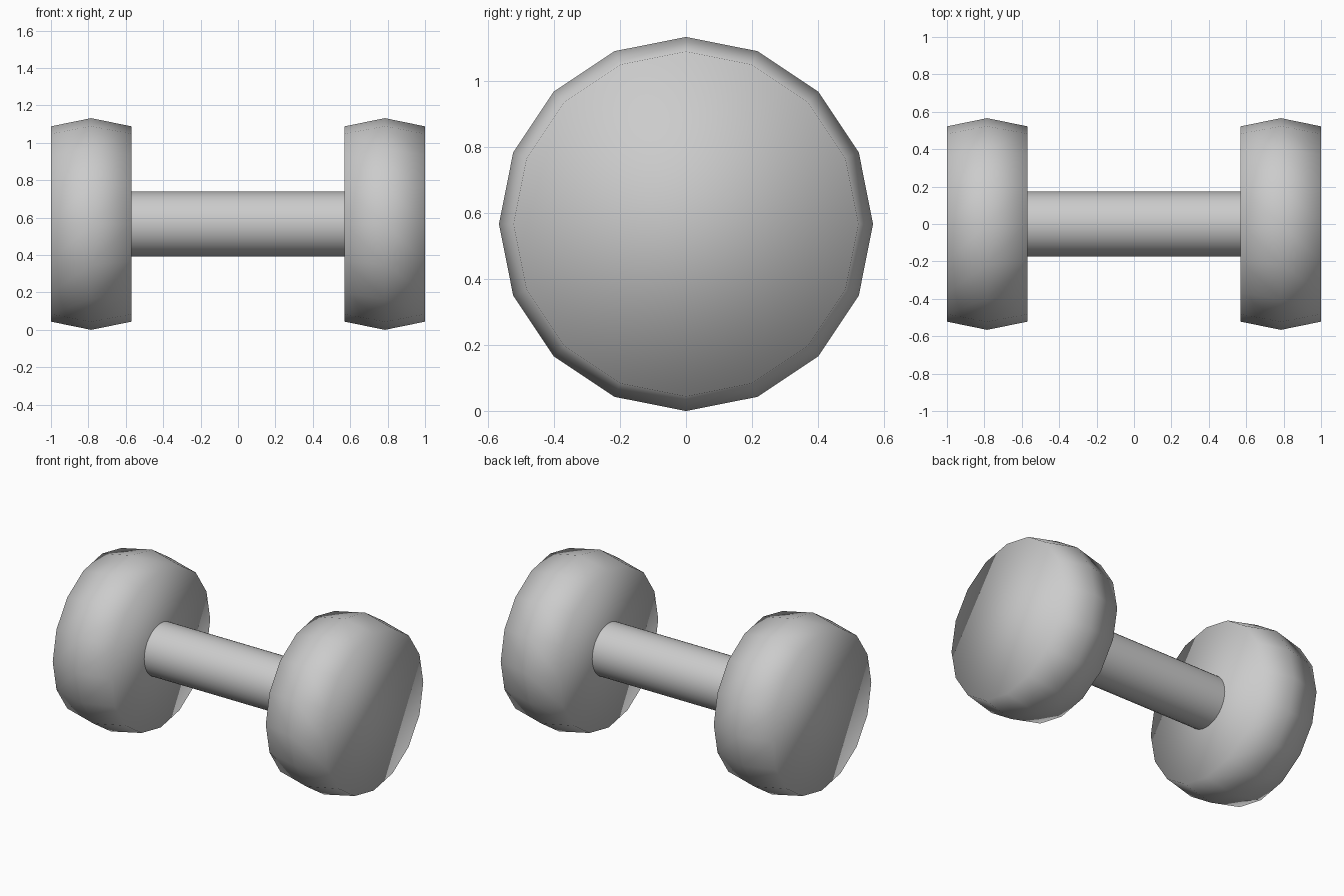
import bpy
import bmesh
from math import radians
from mathutils import Matrix, Vector

cube = bpy.data.objects.get("Cube")
if cube:
    bpy.data.objects.remove(cube, do_unlink=True)

AXIS_Z = 0.566
INNER, MIDDLE, OUTER = 0.57, 0.785, 1.0

grey = bpy.data.materials.new("plain_grey")
grey.use_nodes = True
colour = (0.6, 0.6, 0.6, 1.0)
grey.diffuse_color = colour
grey.node_tree.nodes["Principled BSDF"].inputs["Base Color"].default_value = colour


def lathe(name, profile, sides, capped):
    """Stack rings of (x, radius) along the x axis and skin them smoothly."""
    bm = bmesh.new()
    rings = []
    for x, radius in profile:
        ring = []
        for i in range(sides):
            turn = Matrix.Rotation(radians(360 * i / sides), 3, "X")
            ring.append(bm.verts.new(Vector((x, 0, 0)) + turn @ Vector((0, 0, radius))))
        rings.append(ring)
    for a, b in zip(rings, rings[1:]):
        for i in range(sides):
            j = (i + 1) % sides
            bm.faces.new((a[i], a[j], b[j], b[i]))
    if capped:
        bm.faces.new(rings[0])
        bm.faces.new(rings[-1])
    bmesh.ops.recalc_face_normals(bm, faces=bm.faces)
    for face in bm.faces:
        face.smooth = True
    mesh = bpy.data.meshes.new(name)
    bm.to_mesh(mesh)
    bm.free()
    mesh.materials.append(grey)
    obj = bpy.data.objects.new(name, mesh)
    obj.location.z = AXIS_Z
    bpy.context.collection.objects.link(obj)
    return obj


# Weights: sixteen-sided drums with a raised middle ring
for side, name in ((1, "left_weight"), (-1, "right_weight")):
    lathe(name, [(side * INNER, 0.522), (side * MIDDLE, 0.566), (side * OUTER, 0.522)], 16, True)

# Handle: its open ends are buried in the weights
lathe("handle", [(-MIDDLE, 0.173), (MIDDLE, 0.173)], 32, False)
